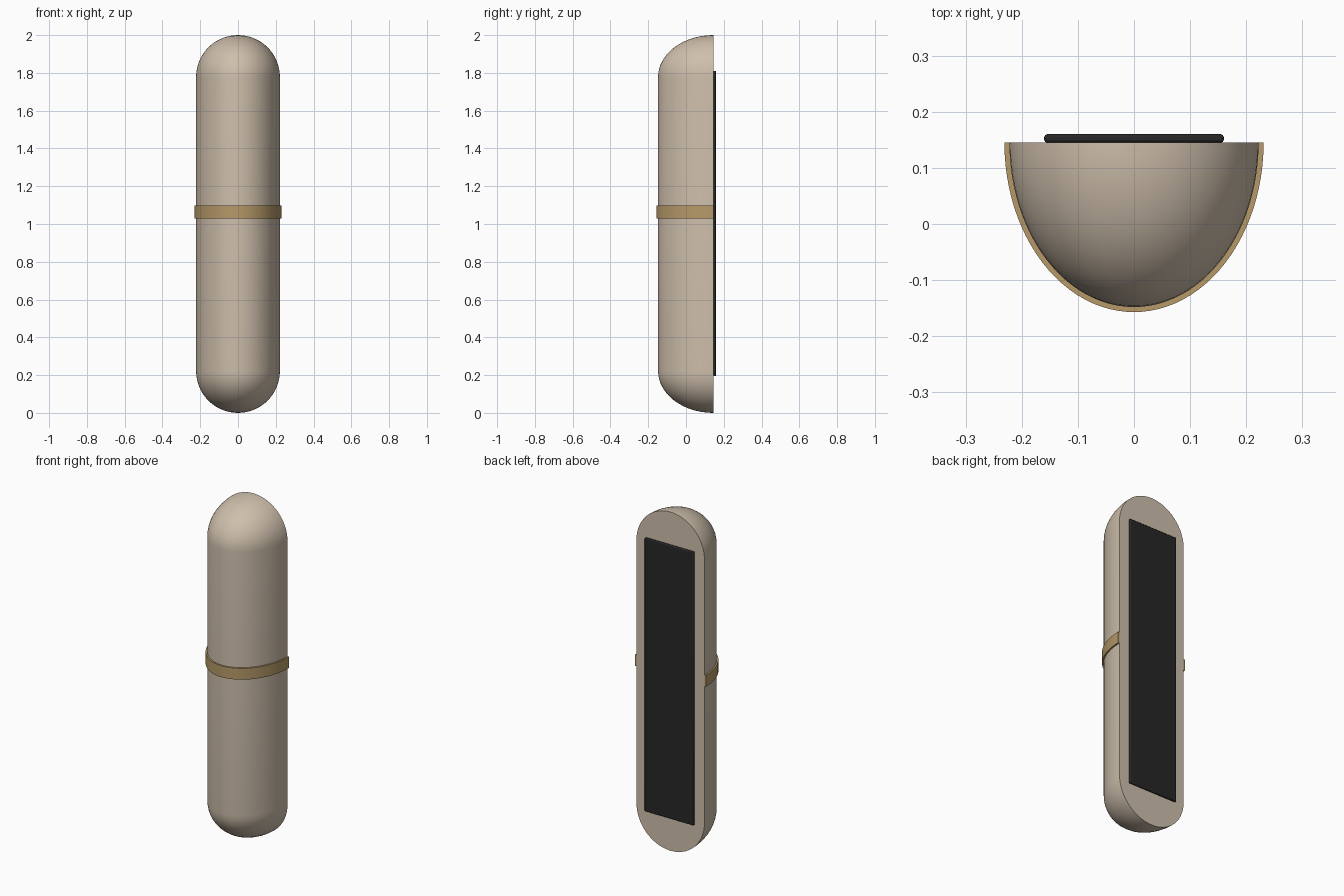
import bpy, bmesh, math

if "Cube" in bpy.data.objects:
    bpy.data.objects.remove(bpy.data.objects["Cube"])

BACK = 0.145           # y of the flat back
RX, RY, RZ = 0.222, 0.293, 0.222
SEG, RINGS = 48, 14


def material(name, rgb):
    m = bpy.data.materials.new(name)
    m.diffuse_color = (*rgb, 1)
    m.use_nodes = True
    m.node_tree.nodes["Principled BSDF"].inputs["Base Color"].default_value = m.diffuse_color
    return m


cream = material("warm beige", (0.62, 0.52, 0.41))
brass = material("brass", (0.47, 0.32, 0.14))
black = material("matte black", (0.02, 0.02, 0.021))


def finish(bm, name, mat, angle=40):
    bmesh.ops.recalc_face_normals(bm, faces=bm.faces)
    me = bpy.data.meshes.new(name)
    bm.to_mesh(me)
    bm.free()
    me.materials.append(mat)
    ob = bpy.data.objects.new(name, me)
    bpy.context.collection.objects.link(ob)
    bpy.ops.object.select_all(action='DESELECT')
    ob.select_set(True)
    bpy.context.view_layer.objects.active = ob
    bpy.ops.object.shade_smooth_by_angle(angle=math.radians(angle))
    return ob


def half_ellipse(bm, rx, ry, z):
    """Row of vertices sweeping round the front from +x to -x."""
    return [bm.verts.new((rx * math.cos(a), BACK - ry * math.sin(a), z))
            for a in (math.pi * i / SEG for i in range(SEG + 1))]


def bridge(bm, a, b):
    for i in range(len(a) - 1):
        bm.faces.new((a[i], a[i + 1], b[i + 1], b[i]))


# Body: half capsule with an elliptical section and a flat back
bm = bmesh.new()
lat = [math.pi / 2 * i / RINGS for i in range(1, RINGS + 1)]
levels = [(math.sin(t), RZ - RZ * math.cos(t)) for t in lat]
levels += [(s, 2 - z) for s, z in reversed(levels)]
rows = [half_ellipse(bm, RX * s, RY * s, z) for s, z in levels]
for a, b in zip(rows, rows[1:]):
    bridge(bm, a, b)
bottom, top = bm.verts.new((0, BACK, 0)), bm.verts.new((0, BACK, 2))
for pole, row in ((bottom, rows[0]), (top, rows[-1])):
    for i in range(SEG):
        bm.faces.new((pole, row[i], row[i + 1]))
bm.faces.new([bottom] + [r[0] for r in rows] + [top] + [r[-1] for r in reversed(rows)])
finish(bm, "body", cream)

# Band: thin strap round the curved front
bm = bmesh.new()
z0, z1 = 1.03, 1.097
loops = [half_ellipse(bm, RX + d, RY + d, z)
         for d, z in ((0.009, z0), (0.009, z1), (0, z1), (0, z0))]
for i in range(4):
    bridge(bm, loops[i], loops[(i + 1) % 4])
for end in (0, -1):
    bm.faces.new([l[end] for l in loops])
finish(bm, "band", brass)

# Back pad: slim rectangular plate with softened edges
bm = bmesh.new()
bmesh.ops.create_cube(bm, size=1)
for v in bm.verts:
    v.co = (v.co.x * 0.32, BACK + 0.0075 + v.co.y * 0.015, 1.003 + v.co.z * 1.615)
pad = finish(bm, "back_pad", black)
bev = pad.modifiers.new("soft edges", 'BEVEL')
bev.width, bev.segments = 0.005, 2
